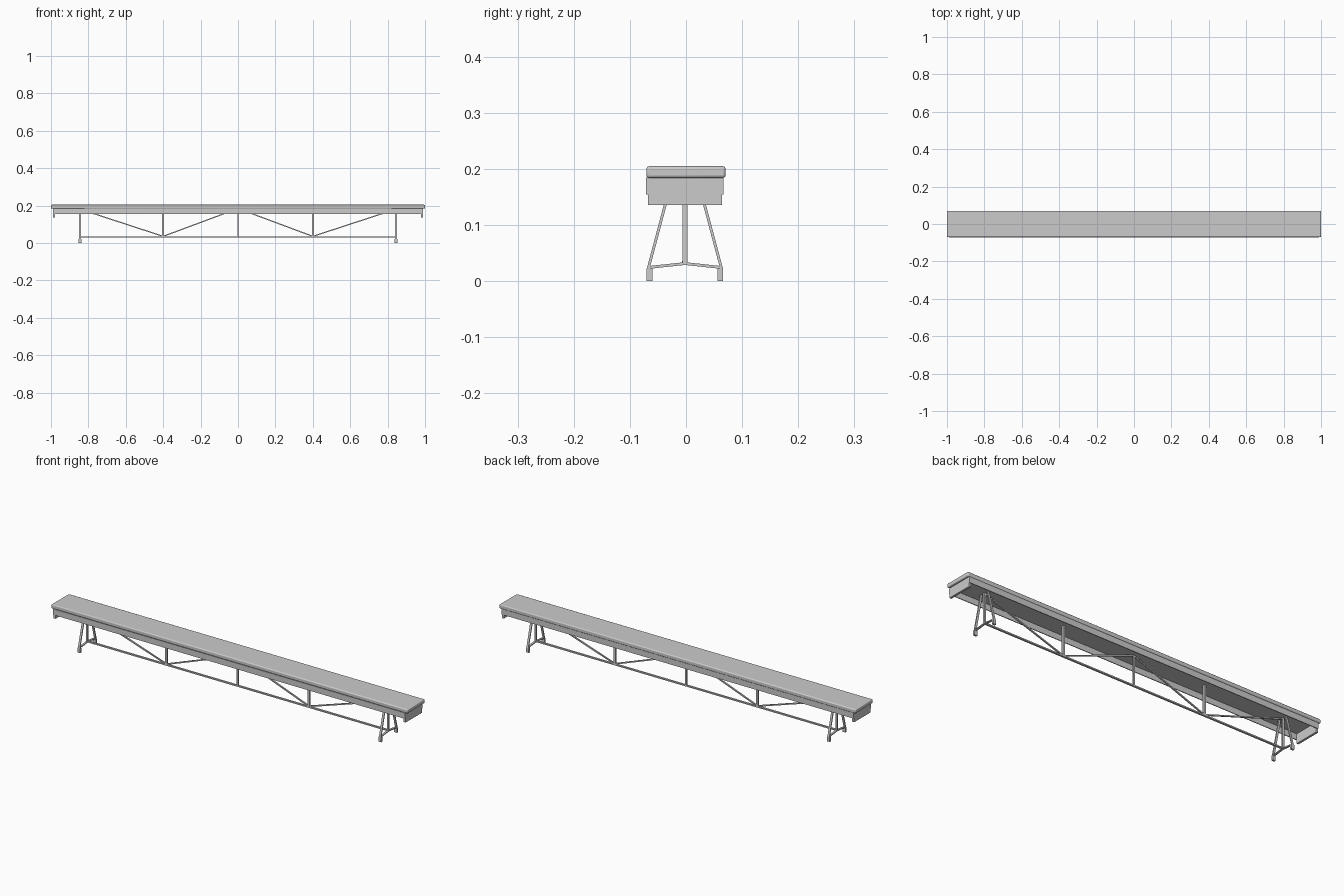
import bpy
from mathutils import Vector, Matrix

if "Cube" in bpy.data.objects:
    bpy.data.objects.remove(bpy.data.objects["Cube"])

YC = -0.002      # centre line of the underframe
SEAT_Z = 0.185   # underside of the seat board


def box(name, lo, hi, bevel=0.0, segments=2):
    lo, hi = Vector(lo), Vector(hi)
    bpy.ops.mesh.primitive_cube_add(size=1, location=(lo + hi) / 2)
    ob = bpy.context.object
    ob.name = name
    ob.scale = hi - lo
    bpy.ops.object.transform_apply(location=False, rotation=False, scale=True)
    if bevel:
        mod = ob.modifiers.new("bevel", 'BEVEL')
        mod.width = bevel
        mod.segments = segments
    return ob


def bar(name, p, q, depth_x, width):
    """Rectangular bar from p to q; width is measured across the bar."""
    p, q = Vector(p), Vector(q)
    z = (q - p).normalized()
    # side axis: along y for bars in the xz plane, along x for bars in the yz plane
    x = Vector((1, 0, 0)) if abs(z.x) < 1e-4 else Vector((0, 1, 0))
    y = z.cross(x)
    ob = box(name, (-depth_x / 2, -width / 2, -(q - p).length / 2),
             (depth_x / 2, width / 2, (q - p).length / 2))
    m = Matrix((x, y, z)).transposed().to_4x4()
    m.translation = (p + q) / 2
    ob.matrix_world = m
    return ob


# seat board with rounded edges
seat = box("seat", (-1, -0.0705, 0.184), (1, 0.0705, 0.205), 0.005, 3)
bpy.context.view_layer.objects.active = seat
bpy.ops.object.shade_smooth_by_angle()

# long side aprons and deeper end panels
for s, side in ((-1, "front"), (1, "back")):
    y0, y1 = sorted((YC + s * 0.065, YC + s * 0.069))
    box(side + "_apron", (-0.988, y0, 0.155), (0.988, y1, SEAT_Z))
for s, side in ((-1, "left"), (1, "right")):
    x0, x1 = sorted((s * 0.978, s * 0.989))
    box(side + "_end_panel", (x0, YC - 0.066, 0.136), (x1, YC + 0.066, SEAT_Z))

# trestle at each end: splayed legs, feet, cross bars and a centre post
for s, side in ((-1, "left"), (1, "right")):
    x = s * 0.845
    for t, face in ((-1, "front"), (1, "back")):
        part = f"{side}_{face}_"
        bar(part + "leg", (x, YC + t * 0.066, 0.020),
            (x, YC + t * 0.022, SEAT_Z), 0.011, 0.005)
        y0, y1 = sorted((YC + t * 0.058, YC + t * 0.068))
        box(part + "foot", (x - 0.008, y0, 0), (x + 0.008, y1, 0.023))
        bar(part + "cross_bar", (x, YC + t * 0.065, 0.0245),
            (x, YC, 0.0315), 0.010, 0.005)
    box(side + "_centre_post", (x - 0.005, YC - 0.0045, 0.029),
        (x + 0.005, YC + 0.0045, SEAT_Z))

# flat balance beam along the bottom
box("balance_beam", (-0.845, YC - 0.0048, 0.030), (0.845, YC + 0.0048, 0.0365))

# truss posts and diagonal braces
for x, w in ((-0.4, 0.011), (0, 0.008), (0.4, 0.011)):
    box("truss_post", (x - w / 2, YC - 0.0045, 0.033),
        (x + w / 2, YC + 0.0045, SEAT_Z))
for s in (-1, 1):
    for x in (0.85, 0.005):
        bar("diagonal_brace", (s * 0.4, YC, 0.036), (s * x, YC, SEAT_Z - 0.002),
            0.007, 0.006)
